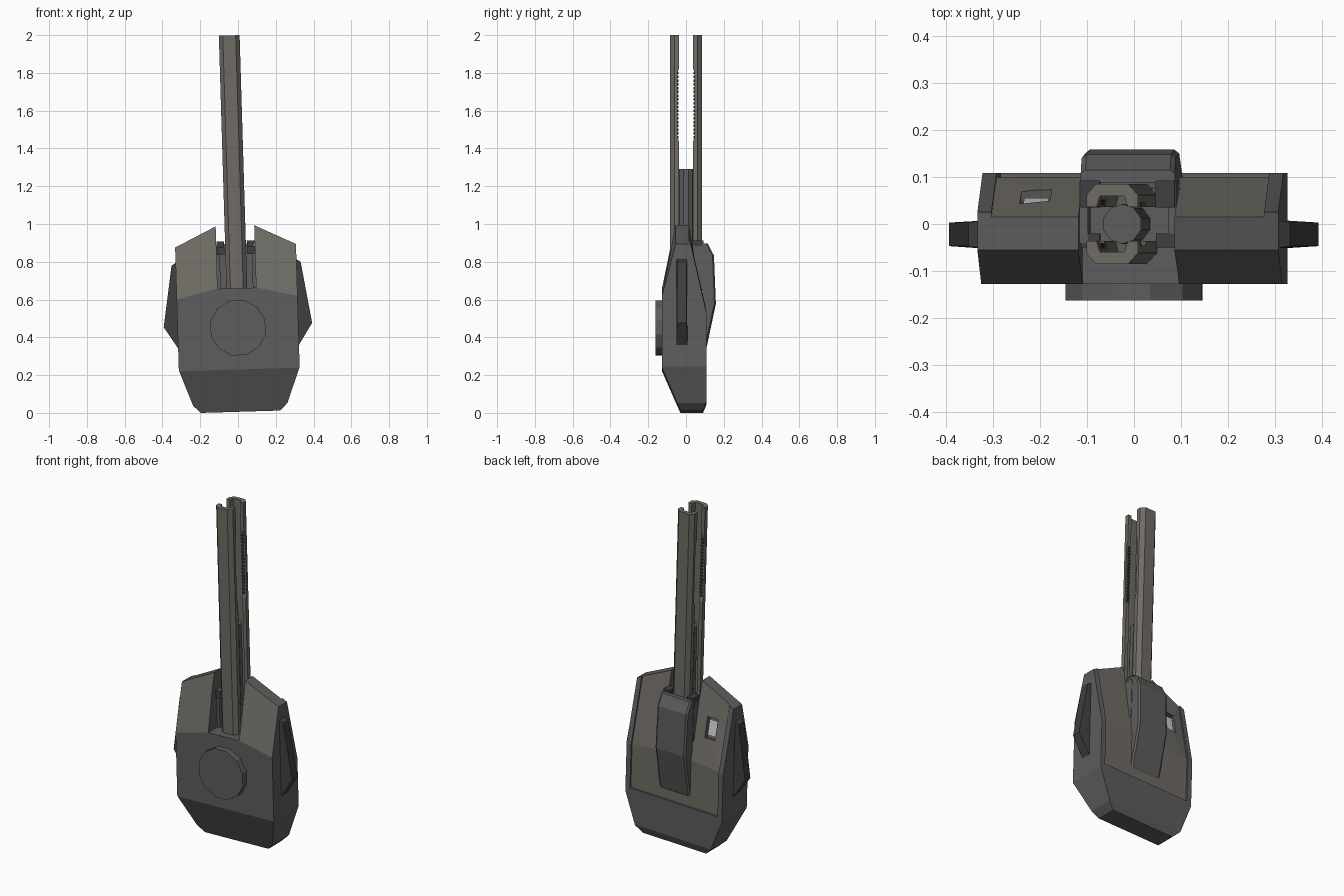
import bpy, bmesh, math
from mathutils import Vector, Matrix

if "Cube" in bpy.data.objects:
    bpy.data.objects.remove(bpy.data.objects["Cube"])

TILT = (Matrix.Translation((0, 0, 0.45)) @ Matrix.Rotation(-0.03, 4, 'Y')
        @ Matrix.Translation((0, 0, -0.45)))


def material(name, rgb):
    m = bpy.data.materials.new(name)
    m.diffuse_color = (*rgb, 1)
    m.use_nodes = True
    m.node_tree.nodes["Principled BSDF"].inputs["Base Color"].default_value = m.diffuse_color
    return m


GREY = material("grey", (0.11, 0.11, 0.11))
WARM = material("warm_grey", (0.16, 0.15, 0.13))
DARK = material("dark", (0.05, 0.05, 0.05))
LIGHT = material("light", (0.75, 0.77, 0.78))


def finish(name, bm, mat):
    bmesh.ops.recalc_face_normals(bm, faces=bm.faces)
    me = bpy.data.meshes.new(name)
    bm.to_mesh(me)
    bm.free()
    ob = bpy.data.objects.new(name, me)
    bpy.context.collection.objects.link(ob)
    me.materials.append(mat)
    return ob


def loft_mesh(rings, bm=None):
    """Skin equal-length rings of points and cap both ends."""
    bm = bm or bmesh.new()
    vs = [[bm.verts.new(p) for p in r] for r in rings]
    n = len(vs[0])
    for a, b in zip(vs, vs[1:]):
        for i in range(n):
            j = (i + 1) % n
            bm.faces.new((a[i], a[j], b[j], b[i]))
    bm.faces.new(vs[0])
    bm.faces.new(vs[-1][::-1])
    return bm


def add_box(bm, x0, x1, y0, y1, z0, z1):
    m = (Matrix.Translation(((x0 + x1) / 2, (y0 + y1) / 2, (z0 + z1) / 2))
         @ Matrix.Diagonal((x1 - x0, y1 - y0, z1 - z0, 1)))
    return bmesh.ops.create_cube(bm, size=1, matrix=m)


def box(name, dims, mat):
    bm = bmesh.new()
    add_box(bm, *dims)
    return finish(name, bm, mat)


def cut(ob, cutter):
    cutter.hide_render = True
    mod = ob.modifiers.new("cut", 'BOOLEAN')
    mod.operation, mod.solver, mod.object = 'DIFFERENCE', 'EXACT', cutter
    bpy.context.view_layer.objects.active = ob
    bpy.ops.object.modifier_apply(modifier=mod.name)
    bpy.data.objects.remove(cutter)


# body: side sections lofted across x, rising to the middle
def heights(x):
    t = 1 - abs(x) / 0.32
    return 0.61 + 0.075 * t, 0.885 + 0.155 * t, 0.52 + 0.03 * t


def body_section(x):
    bend, top, back = heights(x)
    prof = [(-0.03, 0.006), (-0.127, 0.23), (-0.127, bend), (-0.055, top),
            (0.025, top), (0.108, back), (0.108, 0.05), (0.09, 0.006)]
    return [(x, y, z) for y, z in prof]


bm = loft_mesh([body_section(x) for x in (-0.32, 0, 0.32)])
# tapered bottom corners
for s in (-1, 1):
    for (xa, za), (xb, zb) in [((0.32, 0.235), (0.25, 0.045)), ((0.25, 0.045), (0.21, 0.006))]:
        r = bmesh.ops.bisect_plane(bm, geom=bm.verts[:] + bm.edges[:] + bm.faces[:],
                                   plane_co=(s * xa, 0, za),
                                   plane_no=(s * (za - zb), 0, xb - xa), clear_outer=True)
        edges = [e for e in r["geom_cut"] if isinstance(e, bmesh.types.BMEdge)]
        bmesh.ops.holes_fill(bm, edges=edges)
body = finish("body", bm, GREY)


# recessed rear panel
def panel_section(x):
    _, top, back = heights(x)
    prof = [(0.099, 0.26), (0.099, back), (0.015, top), (0.015, top + 0.2),
            (0.3, top + 0.2), (0.3, 0.24)]
    return [(x, y, z) for y, z in prof]


cut(body, finish("panel_cutter", loft_mesh([panel_section(x) for x in (-0.29, 0, 0.29)]), GREY))
# barrel notch
cut(body, box("notch_cutter", (-0.102, 0.102, -0.3, 0.3, 0.66, 1.3), GREY))

# rear window recess and light pane
slope = Matrix.Translation((-0.2, 0.058, 0.745)) @ Matrix.Rotation(0.2, 4, 'X')


def window(name, w, d0, d1, h, mat):
    bm = bmesh.new()
    add_box(bm, -w, w, d0, d1, -h, h)
    bm.transform(slope)
    return finish(name, bm, mat)


cut(body, window("window_cutter", 0.032, -0.025, 0.1, 0.06, GREY))
window("window_pane", 0.026, -0.03, -0.012, 0.045, LIGHT)

# warm tone on the front shoulders and rear panel
body.data.materials.clear()
for m in (GREY, WARM):
    body.data.materials.append(m)
for p in body.data.polygons:
    n, c = p.normal, p.center
    shoulder = n.y < -0.5 and n.z > 0.1 and c.z > 0.6
    rear = n.y > 0.5 and c.z > 0.3 and abs(c.x) < 0.29
    p.material_index = 1 if shoulder or rear else 0

# rear barrel housing: chamfered spine with rounded-off top
prof = [(0.09, 0.3), (0.105, 0.33), (0.158, 0.58), (0.148, 0.83), (0.115, 0.895), (0.088, 0.895), (0.088, 0.3)]
rings = []
for x, d in [(-0.1, 0.008), (-0.09, 0), (0.09, 0), (0.1, 0.008)]:
    rings.append([(x, y - (d if y > 0.1 else 0), z) for y, z in prof])
finish("barrel_housing", loft_mesh(rings), GREY)

# housing side walls and clamps
for s in (-1, 1):
    x0, x1 = sorted((s * 0.085, s * 0.1025))
    box("housing_wall", (x0, x1, -0.04, 0.09, 0.65, 0.88), GREY)
    x0, x1 = sorted((s * 0.06, s * 0.1))
    box("barrel_clamp", (x0, x1, 0.035, 0.092, 0.84, 0.91), DARK)
    box("barrel_clamp", (x0, x1, -0.05, -0.02, 0.84, 0.88), DARK)

# side fins
for s in (-1, 1):
    prof = [(0.31, 0.81), (0.342, 0.79), (0.393, 0.465), (0.31, 0.335)]
    rings = []
    for side in (-1, 1):
        rings.append([(s * x, -0.022 + side * (0.03 if x < 0.32 else 0.025), z) for x, z in prof])
    finish("side_fin", loft_mesh(rings), DARK)

# front disc
bm = bmesh.new()
bmesh.ops.create_cone(bm, cap_ends=True, segments=12, radius1=0.15, radius2=0.15, depth=0.045,
                      matrix=Matrix.Translation((0, -0.14, 0.45)) @ Matrix.Rotation(math.pi / 2, 4, 'X')
                      @ Matrix.Rotation(math.pi / 12, 4, 'Z'))
finish("front_disc", bm, GREY)

# central inner barrel
bm = bmesh.new()
bmesh.ops.create_cone(bm, cap_ends=True, segments=10, radius1=0.042, radius2=0.042, depth=0.65,
                      matrix=Matrix.Translation((0, 0, 0.965)))
finish("inner_barrel", bm, GREY)

# two channel rails with thinned lips and rows of teeth
for s, name in ((-1, "front_rail"), (1, "rear_rail")):
    rings = []
    for z, lip in [(0.64, 0.036), (1.43, 0.036), (1.46, 0.046), (1.8, 0.046), (1.83, 0.036), (1.999, 0.036)]:
        prof = [(0.055, lip), (0.055, 0.062), (0.034, 0.085), (-0.034, 0.085), (-0.055, 0.062),
                (-0.055, lip), (-0.033, lip), (-0.026, 0.06), (0.026, 0.06), (0.033, lip)]
        rings.append([(x, s * y, z) for x, y in prof])
    finish(name, loft_mesh(rings), WARM)
    bm = bmesh.new()
    for i in range(18):
        z = 1.46 + i * 0.02
        for x in (-0.038, 0.038):
            y0, y1 = sorted((s * 0.04, s * 0.062))
            add_box(bm, x - 0.008, x + 0.008, y0, y1, z - 0.005, z + 0.005)
    finish(name + "_teeth", bm, DARK)

# lean the whole model slightly to one side
for ob in bpy.context.collection.objects:
    ob.data.transform(TILT)
